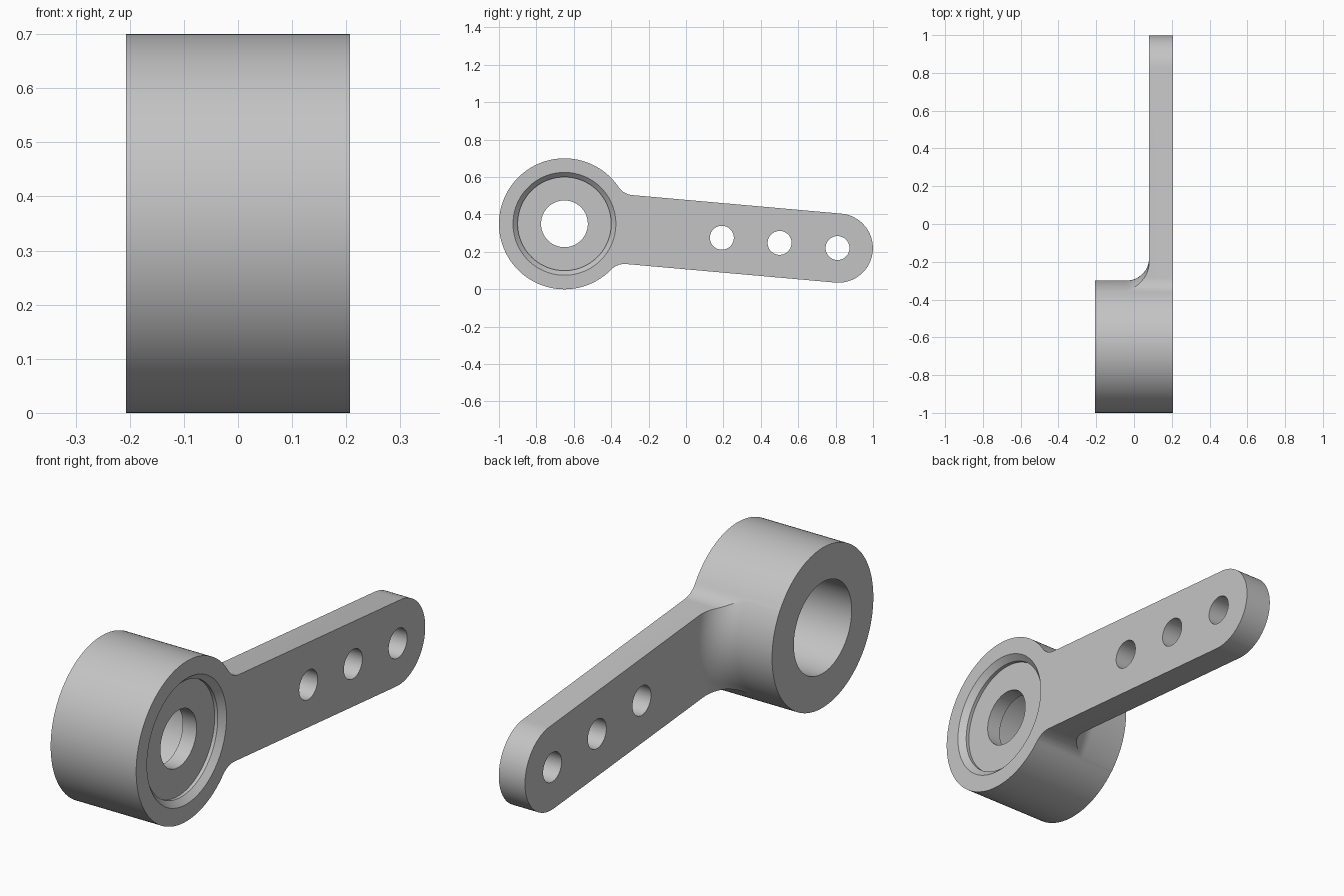
import bpy, bmesh
from math import sin, cos, tau, pi, radians, sqrt, atan2, hypot
from mathutils import Matrix

cube = bpy.data.objects.get("Cube")
if cube:
    bpy.data.objects.remove(cube)

HALF = 0.207                      # half the hub's width
HUB_Y, HUB_Z, HUB_R = -0.65, 0.35, 0.35
ARM_LEN, ARM_R, ARM_X = 1.47, 0.185, 0.08
WEB_R, FLARE_R = 0.1, 0.12        # blend radii: in outline, and arm face to hub
PLACE = Matrix.Translation((0, HUB_Y, HUB_Z)) @ Matrix.Rotation(radians(-5.07), 4, 'X')


def skin(name, rings):
    """Solid from matching closed rings of points, capped at both ends."""
    bm = bmesh.new()
    loops = [[bm.verts.new(PLACE @ Matrix.Translation(p).translation) for p in ring]
             for ring in rings]
    n = len(loops[0])
    for a, b in zip(loops, loops[1:]):
        for i in range(n):
            j = (i + 1) % n
            bm.faces.new((a[i], a[j], b[j], b[i]))
    bm.faces.new(loops[0])
    bm.faces.new(loops[-1])
    bmesh.ops.recalc_face_normals(bm, faces=bm.faces)
    mesh = bpy.data.meshes.new(name)
    bm.to_mesh(mesh)
    bm.free()
    obj = bpy.data.objects.new(name, mesh)
    bpy.context.collection.objects.link(obj)
    return obj


def lathe(name, profile, along=0, n=128):
    """Turn (x, radius) pairs about an x axis placed some way along the arm."""
    return skin(name, [[(x, along + r * cos(tau * i / n), r * sin(tau * i / n))
                        for i in range(n)] for x, r in profile])


def arc(cy, cz, r, start, end, n):
    return [(cy + r * cos(start + (end - start) * i / n),
             cz + r * sin(start + (end - start) * i / n)) for i in range(n + 1)]


def combine(target, cutter, operation):
    cutter.hide_render = True
    mod = target.modifiers.new(operation.title(), 'BOOLEAN')
    mod.operation, mod.solver, mod.object = operation, 'EXACT', cutter
    bpy.context.view_layer.objects.active = target
    bpy.ops.object.modifier_apply(modifier=mod.name)
    bpy.data.objects.remove(cutter)


# Side outline: upper half from the arm tip to the back of the hub, then mirrored
web_v = ARM_R + WEB_R
web_u = sqrt((HUB_R + WEB_R) ** 2 - web_v ** 2)
web_angle = atan2(web_v, web_u)
upper = (arc(ARM_LEN, 0, ARM_R, 0, pi / 2, 24)
         + arc(web_u, web_v, WEB_R, -pi / 2, web_angle - pi, 12)
         + arc(0, 0, HUB_R, web_angle, pi, 64)[1:])
outline = upper + [(u, -v) for u, v in reversed(upper[1:-1])]
lever = skin("lever_arm", [[(x, u, v) for u, v in outline] for x in (-HALF, HALF)])

# Thin the arm to a plate, with a round blend into the hub
blend = [(ARM_X - FLARE_R + FLARE_R * sin(a), HUB_R + 0.0005 + FLARE_R * (1 - cos(a)))
         for a in (pi / 2 * i / 14 for i in range(15))]
envelope = lathe("envelope", [(-0.3, HUB_R + 0.0005)] + blend + [(ARM_X, 2), (0.3, 2)])
combine(lever, envelope, 'INTERSECT')

# Hub bore, inner web hole and chamfered recess
bore = lathe("bore", [(-0.3, 0.2), (0.1, 0.2), (0.1, 0.125), (0.167, 0.125),
                      (0.167, 0.25), (0.182, 0.25), (HALF + 0.02, 0.295)])
combine(lever, bore, 'DIFFERENCE')

# Three holes along the arm
for along in (0.845, 1.155, 1.466):
    hole = lathe("arm_hole", [(-0.1, 0.064), (0.3, 0.064)], along, 48)
    combine(lever, hole, 'DIFFERENCE')

# Plain grey finish
grey = bpy.data.materials.new("light_grey")
grey.use_nodes = True
grey.diffuse_color = (0.55, 0.55, 0.55, 1)
grey.node_tree.nodes["Principled BSDF"].inputs["Base Color"].default_value = (0.55, 0.55, 0.55, 1)
lever.data.materials.clear()
lever.data.materials.append(grey)

bpy.ops.object.select_all(action='DESELECT')
lever.select_set(True)
bpy.context.view_layer.objects.active = lever
bpy.ops.object.shade_smooth_by_angle(angle=radians(30))
